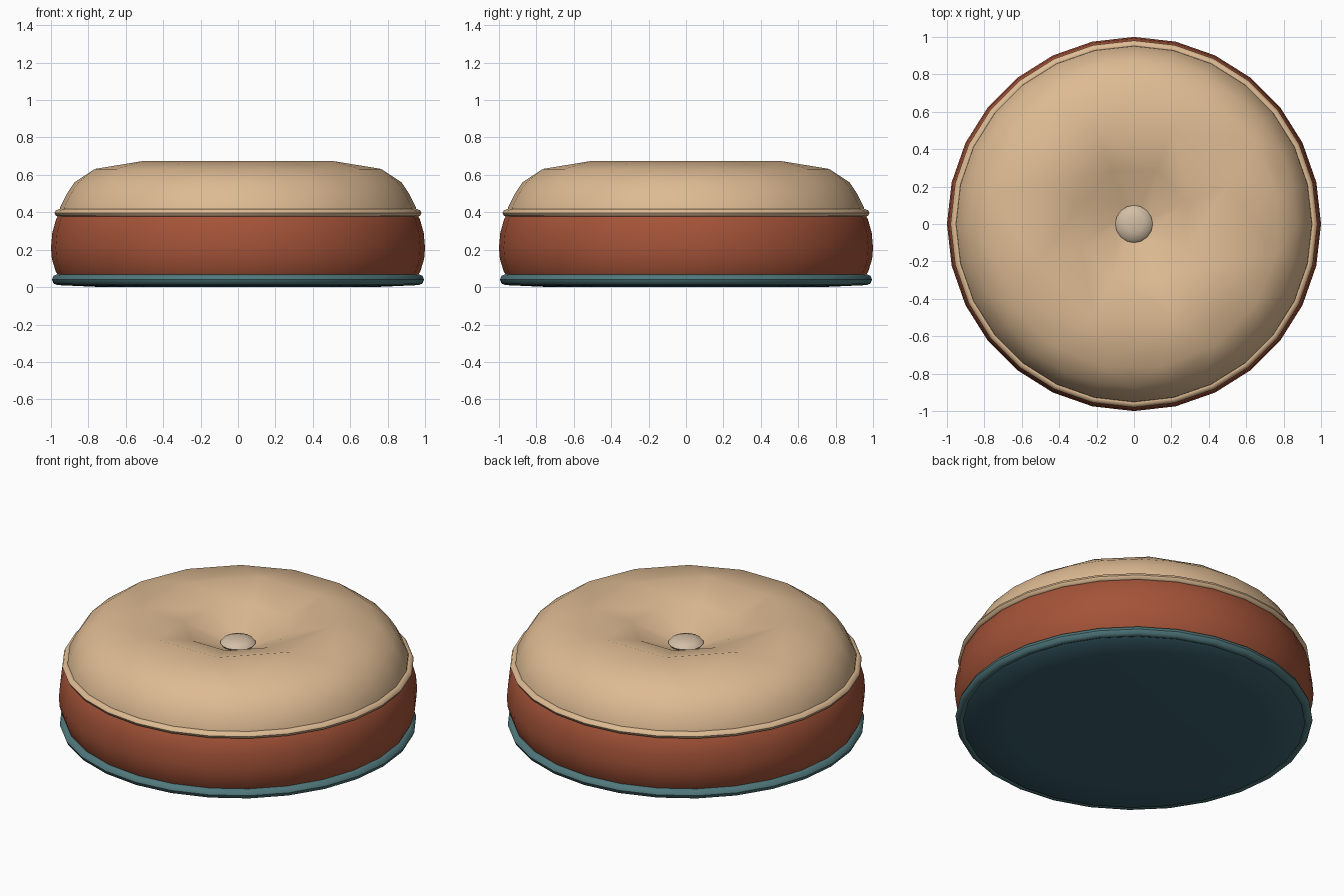
import bpy, bmesh, math

cube = bpy.data.objects.get("Cube")
if cube:
    bpy.data.objects.remove(cube)


def material(name, rgb):
    lin = [(c / 255 / 12.92) if c < 11 else ((c / 255 + 0.055) / 1.055) ** 2.4 for c in rgb]
    m = bpy.data.materials.new(name)
    m.use_nodes = True
    m.diffuse_color = (*lin, 1)
    m.node_tree.nodes["Principled BSDF"].inputs["Base Color"].default_value = (*lin, 1)
    return m


cream = material("cream fabric", (222, 187, 147))
rust = material("rust fabric", (164, 83, 56))
teal = material("teal piping", (80, 120, 124))
navy = material("dark teal base fabric", (58, 97, 110))
pale = material("pale button", (210, 190, 165))

SIDES = 28


def lathe(name, rings, mat, angle=40):
    """Stack of rings (radius, z, sides, turn in steps); neighbours may differ in side count."""
    bm = bmesh.new()
    loops = []
    for r, z, n, turn in rings:
        step = math.tau / n
        n = 1 if r == 0 else n
        loops.append([(step * (i + turn),
                       bm.verts.new((r * math.sin(step * (i + turn)), r * math.cos(step * (i + turn)), z)))
                      for i in range(n)])
    for a, b in zip(loops, loops[1:]):
        i = j = 0
        na, nb = len(a), len(b)
        at = lambda loop, k: loop[k % len(loop)][0] + math.tau * (k // len(loop))
        while i < na or j < nb:
            quad = na == nb and na > 1
            if quad:
                f = [a[i][1], a[(i + 1) % na][1], b[(j + 1) % nb][1], b[j][1]]
                i, j = i + 1, j + 1
            elif nb == 1 and i == na or na == 1 and j == nb:
                break
            elif nb == 1 or (na > 1 and i < na and (j >= nb or at(a, i + 1) <= at(b, j + 1))):
                f = [a[i][1], a[(i + 1) % na][1], b[j % nb][1]]
                i += 1
            else:
                f = [a[i % na][1], b[(j + 1) % nb][1], b[j][1]]
                j += 1
            bm.faces.new(f)
    bmesh.ops.recalc_face_normals(bm, faces=bm.faces)
    # open shells: make the outermost band look outward
    low = max(bm.faces, key=lambda f: f.calc_center_median().xy.length)
    if low.normal.xy.dot(low.calc_center_median().xy) < 0:
        bmesh.ops.reverse_faces(bm, faces=bm.faces)
    mesh = bpy.data.meshes.new(name)
    bm.to_mesh(mesh)
    bm.free()
    return finish(bpy.data.objects.new(name, mesh), mat, angle)


def finish(ob, mat, angle):
    if not ob.users_collection:
        bpy.context.collection.objects.link(ob)
    ob.data.materials.append(mat)
    bpy.ops.object.select_all(action="DESELECT")
    ob.select_set(True)
    bpy.context.view_layer.objects.active = ob
    bpy.ops.object.shade_smooth_by_angle(angle=math.radians(angle))
    return ob


def piping(name, r, z, width, height, mat):
    """Flattened round cord around the cushion."""
    rings = [(r + width * math.cos(k * math.tau / 8), z + height * math.sin(k * math.tau / 8), SIDES, 0)
             for k in range(9)]
    return lathe(name, rings, mat, 60)


# padded top with a tufted hollow
lathe("cushion_top", [(0.955, 0.39, SIDES, 0), (0.95, 0.43, SIDES, 0), (0.915, 0.5, SIDES, 0),
                      (0.875, 0.56, SIDES, 0), (0.78, 0.632, 16, 0.5), (0.545, 0.675, 8, 0.5),
                      (0.31, 0.61, 8, 0.5), (0.09, 0.505, 8, 0.5), (0, 0.495, 8, 0)], cream)

# bulging side band
lathe("side_band", [(0.955, 0.05, SIDES, 0), (0.975, 0.085, SIDES, 0), (0.995, 0.15, SIDES, 0),
                    (1.0, 0.21, SIDES, 0), (0.993, 0.29, SIDES, 0), (0.972, 0.365, SIDES, 0),
                    (0.95, 0.395, SIDES, 0)], rust)

# seams
piping("top_piping", 0.957, 0.396, 0.024, 0.021, cream)
piping("bottom_piping", 0.965, 0.04, 0.03, 0.029, teal)

# slightly domed underside
lathe("base_panel", [(0.962, 0.025, SIDES, 0), (0.945, 0.01, SIDES, 0), (0.72, 0.0, SIDES, 0),
                     (0, 0.0, SIDES, 0)], navy)

# tuft button
lathe("tuft_button", [(0, 0.485, 16, 0)] + [
    (0.1 * math.cos(math.radians(a)), 0.52 + 0.033 * math.sin(math.radians(a)), 16, 0)
    for a in (-60, -30, 0, 30, 60)] + [(0, 0.553, 16, 0)], pale, 60)
